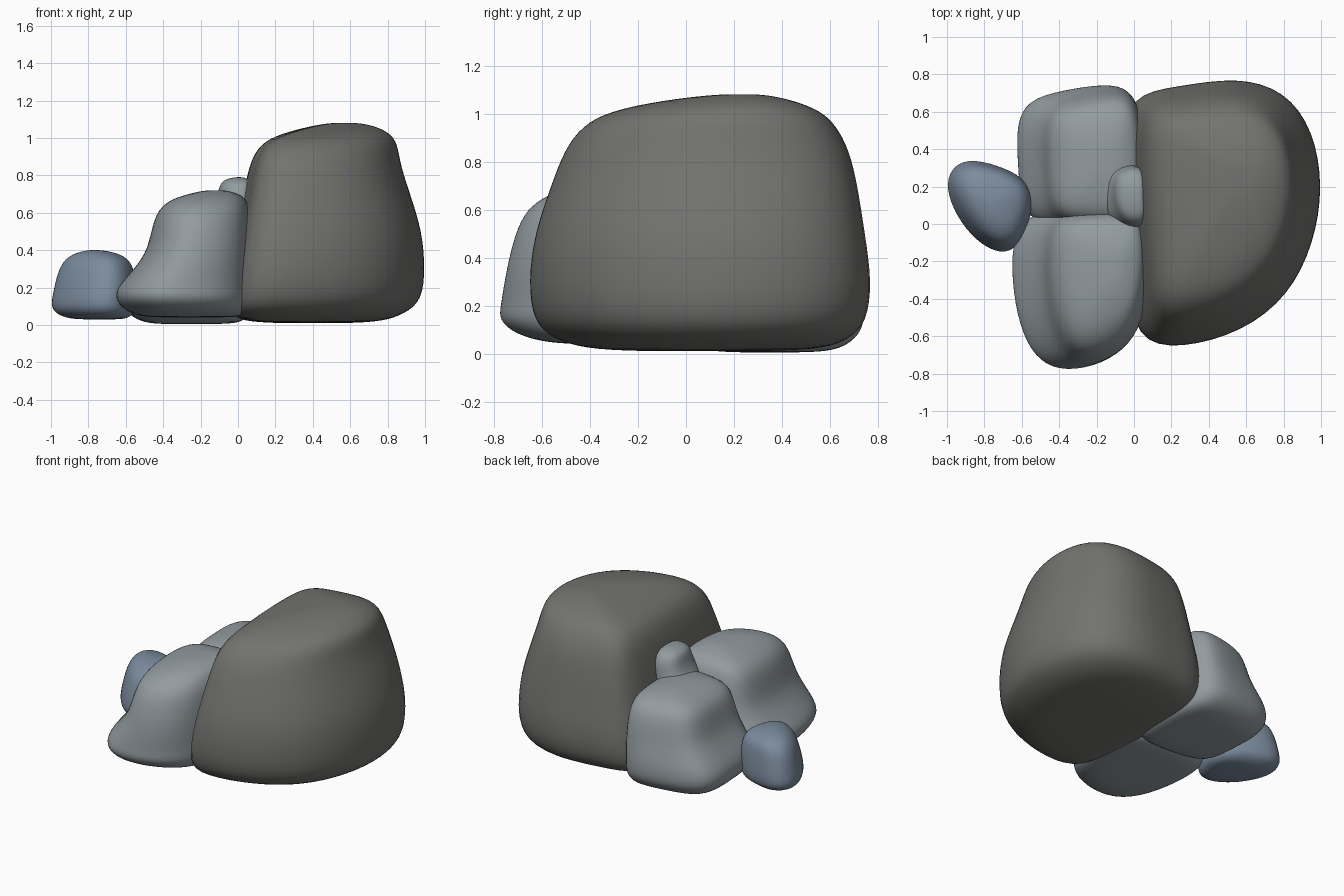
import bpy, bmesh


def material(name, rgb):
    m = bpy.data.materials.new(name)
    m.diffuse_color = (*rgb, 1)
    return m


def rock(name, outline, levels, mat):
    """Loft a plan outline through levels (z, xmin, xmax, ymin, ymax), then smooth it."""
    n = len(outline)
    # size the outline by its smoothed limit so subdivision does not shrink it
    lim = [[(outline[i - 1][k] + 4 * outline[i][k] + outline[(i + 1) % n][k]) / 6
            for k in (0, 1)] for i in range(n)]
    lo = [min(p[k] for p in lim) for k in (0, 1)]
    hi = [max(p[k] for p in lim) for k in (0, 1)]
    unit = [[(p[k] - lo[k]) / (hi[k] - lo[k]) for k in (0, 1)] for p in outline]
    bm = bmesh.new()
    rings = [[bm.verts.new((x0 + u * (x1 - x0), y0 + v * (y1 - y0), z))
              for u, v in unit] for z, x0, x1, y0, y1 in levels]
    for a, b in zip(rings, rings[1:]):
        for i in range(n):
            j = (i + 1) % n
            bm.faces.new((a[i], a[j], b[j], b[i]))
    # close bottom and top with a fan
    for ring, (z, x0, x1, y0, y1) in ((rings[0], levels[0]), (rings[-1], levels[-1])):
        c = bm.verts.new(((x0 + x1) / 2, (y0 + y1) / 2, z))
        for i in range(n):
            bm.faces.new((ring[i], ring[(i + 1) % n], c))
    bmesh.ops.recalc_face_normals(bm, faces=bm.faces)
    for f in bm.faces:
        f.smooth = True
    me = bpy.data.meshes.new(name)
    bm.to_mesh(me)
    bm.free()
    me.materials.append(mat)
    ob = bpy.data.objects.new(name, me)
    bpy.context.collection.objects.link(ob)
    s = ob.modifiers.new("smooth", 'SUBSURF')
    s.levels = s.render_levels = 2
    return ob


dark = material("warm_grey_stone", (0.17, 0.17, 0.16))
pale = material("pale_grey_stone", (0.29, 0.33, 0.35))
blue = material("blue_grey_stone", (0.20, 0.26, 0.34))

# Large boulder
rock("large_boulder",
     [(-.01, .69), (.25, .73), (.55, .78), (.8, .71), (.95, .5), (1, .2), (.95, -.1),
      (.82, -.37), (.58, -.56), (.25, -.65), (.03, -.61), (0, -.3), (-.03, .05), (-.04, .4)],
     [(.01, .2, .6, -.2, .35), (.02, .03, .78, -.42, .58), (.06, -.06, .89, -.55, .68),
      (.13, -.07, .985, -.635, .755), (.3, -.05, 1, -.655, .775), (.5, -.01, .985, -.63, .745),
      (.7, .03, .92, -.56, .715), (.85, .06, .87, -.505, .68), (.95, .105, .855, -.43, .625),
      (1.01, .19, .83, -.32, .565), (1.055, .35, .76, -.1, .45), (1.08, .48, .66, .12, .33)], dark)

# Two middle rocks leaning on the boulder
rock("front_middle_rock",
     [(-.6, .06), (-.65, -.15), (-.63, -.42), (-.57, -.63), (-.47, -.75), (-.32, -.775),
      (-.13, -.72), (.02, -.58), (.08, -.3), (.08, .04), (-.1, .1), (-.35, .09)],
     [(.04, -.4, -.1, -.45, -.1), (.045, -.52, .04, -.58, .02), (.08, -.61, .07, -.71, .06),
      (.14, -.655, .08, -.78, .08), (.2, -.645, .08, -.77, .08), (.27, -.58, .08, -.76, .08),
      (.38, -.49, .08, -.74, .08), (.5, -.462, .075, -.71, .07), (.6, -.435, .065, -.665, .05),
      (.66, -.38, .045, -.58, .02), (.695, -.29, .02, -.48, -.04), (.72, -.18, -.06, -.34, -.14)], pale)
rock("rear_middle_rock",
     [(-.6, .02), (-.615, .3), (-.63, .52), (-.57, .66), (-.38, .71), (-.15, .745),
      (-.02, .72), (.05, .58), (.07, .3), (.05, .02), (-.1, -.03), (-.35, -.02)],
     [(.005, -.4, -.1, .2, .5), (.012, -.5, .02, .08, .62), (.05, -.575, .05, .02, .695),
      (.11, -.625, .06, -.02, .74), (.19, -.62, .06, -.03, .742), (.26, -.575, .06, -.03, .735),
      (.36, -.5, .06, -.02, .715), (.46, -.47, .055, -.01, .7), (.55, -.445, .045, .01, .67),
      (.6, -.39, .02, .05, .62), (.63, -.31, -.03, .12, .54), (.645, -.22, -.1, .25, .42)], pale)

# Small rock wedged on top
rock("small_top_rock",
     [(-.17, .2), (-.15, .27), (-.07, .31), (.03, .31), (.06, .22), (.06, .02),
      (.02, -.02), (-.06, -.02), (-.13, .02), (-.165, .1)],
     [(.5, -.1, .04, .05, .22), (.51, -.14, .06, .01, .27), (.55, -.17, .07, -.02, .31),
      (.6, -.165, .07, -.02, .31), (.65, -.125, .07, -.01, .305), (.71, -.105, .07, 0, .3),
      (.755, -.095, .065, .02, .28), (.78, -.065, .05, .06, .24), (.79, -.02, .03, .12, .19)], pale)

# Small blue rock at the left
rock("small_side_rock",
     [(-1, .18), (-.98, .28), (-.89, .335), (-.74, .3), (-.6, .24), (-.55, .13), (-.58, 0),
      (-.63, -.11), (-.72, -.15), (-.85, -.08), (-.95, .05)],
     [(.03, -.83, -.65, .03, .18), (.035, -.91, -.59, -.06, .25), (.06, -.97, -.56, -.12, .31),
      (.1, -1, -.55, -.15, .34), (.18, -.985, -.545, -.145, .335), (.27, -.965, -.55, -.115, .32),
      (.33, -.94, -.57, -.09, .305), (.37, -.9, -.61, -.04, .27), (.39, -.85, -.67, .02, .21),
      (.4, -.8, -.73, .08, .15)], blue)
